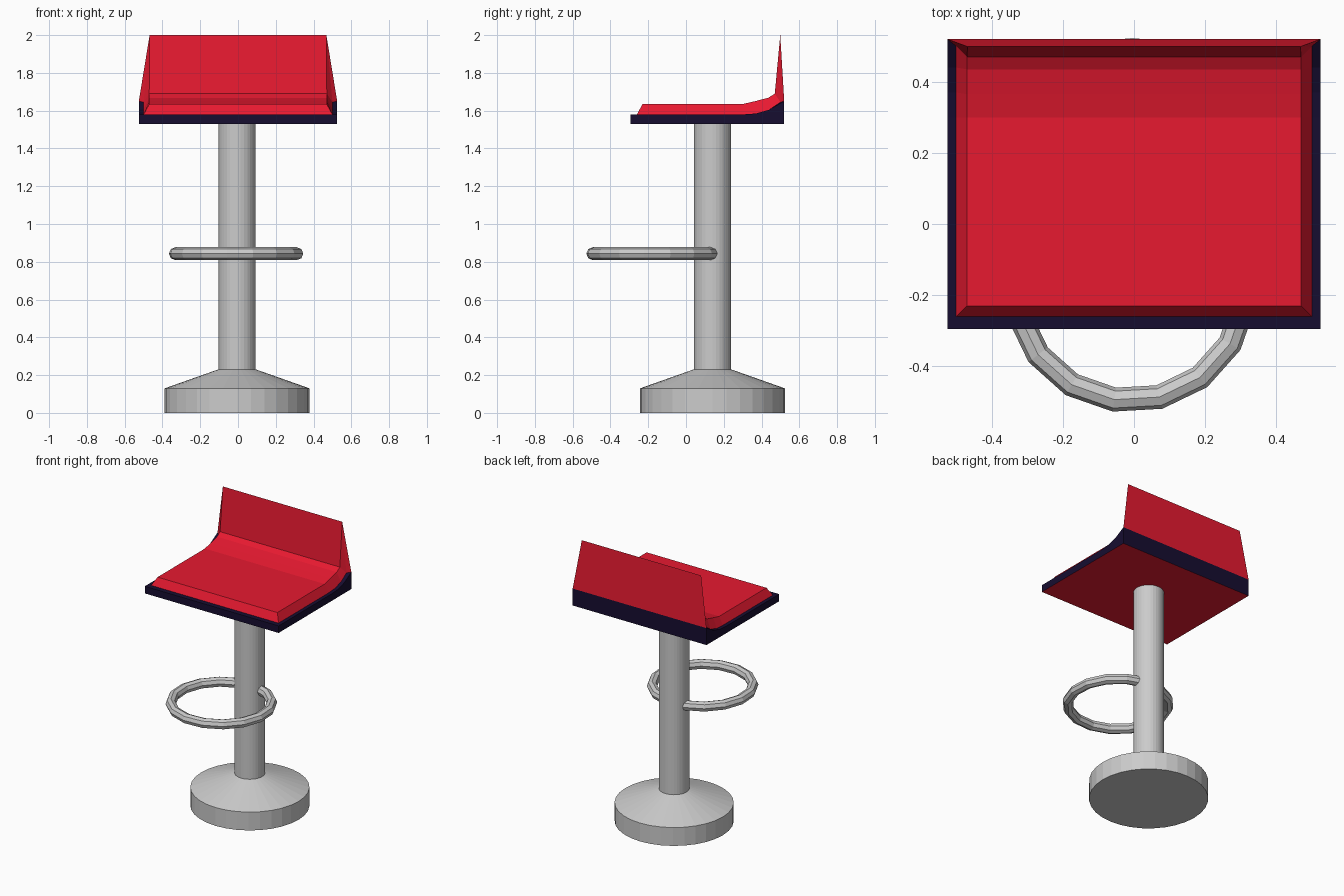
import bpy, bmesh, math
from mathutils import Vector

if "Cube" in bpy.data.objects:
    bpy.data.objects.remove(bpy.data.objects["Cube"])

POLE = (-0.005, 0.14)


def material(name, color):
    m = bpy.data.materials.new(name)
    m.diffuse_color = color
    m.use_nodes = True
    m.node_tree.nodes["Principled BSDF"].inputs["Base Color"].default_value = m.diffuse_color
    return m


def make_object(name, bm, mats=()):
    bmesh.ops.recalc_face_normals(bm, faces=bm.faces)
    me = bpy.data.meshes.new(name)
    bm.to_mesh(me)
    bm.free()
    for m in mats:
        me.materials.append(m)
    ob = bpy.data.objects.new(name, me)
    bpy.context.collection.objects.link(ob)
    return ob


def lathe(name, profile, sides):
    bm = bmesh.new()
    rings = [[bm.verts.new((POLE[0] + r * math.cos(2 * math.pi * i / sides),
                            POLE[1] + r * math.sin(2 * math.pi * i / sides), z))
              for i in range(sides)] for r, z in profile]
    for a, b in zip(rings, rings[1:]):
        for i in range(sides):
            j = (i + 1) % sides
            bm.faces.new((a[i], a[j], b[j], b[i]))
    bm.faces.new(rings[0])
    bm.faces.new(rings[-1])
    return make_object(name, bm)


# Pedestal: weighted foot with sloped top, and column
lathe("foot", [(0.383, 0), (0.383, 0.13), (0.1, 0.23)], 32)
lathe("column", [(0.098, 0.2), (0.098, 1.535)], 32)

# Foot ring, its back passing through the column
bpy.ops.mesh.primitive_torus_add(major_segments=16, minor_segments=8,
                                 major_radius=0.325, minor_radius=0.034,
                                 location=(-0.01, -0.172, 0.843),
                                 rotation=(0, 0, math.radians(-8)))
bpy.context.object.name = "foot_ring"

# Seat: stations from front to back as (y, z) of outer edge, rim, cushion edge
red = material("red_cushion", (0.8, 0.01, 0.03, 1))
navy = material("dark_trim", (0.008, 0.004, 0.03, 1))
stations = [
    ((-0.295, 1.58), (-0.26, 1.58), (-0.23, 1.635)),
    ((0.30, 1.58), (0.30, 1.58), (0.30, 1.635)),
    ((0.37, 1.585), (0.37, 1.585), (0.365, 1.65)),
    ((0.44, 1.605), (0.44, 1.605), (0.435, 1.668)),
    ((0.52, 1.65), (0.50, 1.645), (0.47, 1.69)),
]
bm = bmesh.new()


def face(mat, *verts):
    bm.faces.new(verts).material_index = mat


def side(s):
    rows = []
    for outer, rim, cushion in stations:
        rows.append([bm.verts.new((s * 0.525, outer[0], 1.53)),
                     bm.verts.new((s * 0.525, *outer)),
                     bm.verts.new((s * 0.50, *rim)),
                     bm.verts.new((s * 0.47, *cushion))])
    return rows, bm.verts.new((s * 0.468, 0.499, 2.0))


L, top_l = side(-1)
R, top_r = side(1)
for rows, top in ((L, top_l), (R, top_r)):
    for a, b in zip(rows, rows[1:]):
        for k, mat in enumerate((1, 1, 0)):
            face(mat, a[k], a[k + 1], b[k + 1], b[k])
    # Side edges of the backrest
    face(0, rows[-1][1], rows[-1][2], top)
    face(0, rows[-1][2], rows[-1][3], top)
for i in range(len(L) - 1):
    face(0, L[i][3], R[i][3], R[i + 1][3], L[i + 1][3])
    face(0, L[i][0], R[i][0], R[i + 1][0], L[i + 1][0])
# Front trim and cushion slope
for k, mat in enumerate((1, 1, 0)):
    face(mat, L[0][k], R[0][k], R[0][k + 1], L[0][k + 1])
# Back trim, backrest rear and backrest front
face(1, L[-1][0], R[-1][0], R[-1][1], L[-1][1])
face(0, L[-1][1], R[-1][1], top_r, top_l)
face(0, L[-1][3], R[-1][3], top_r, top_l)
make_object("seat", bm, (red, navy))
